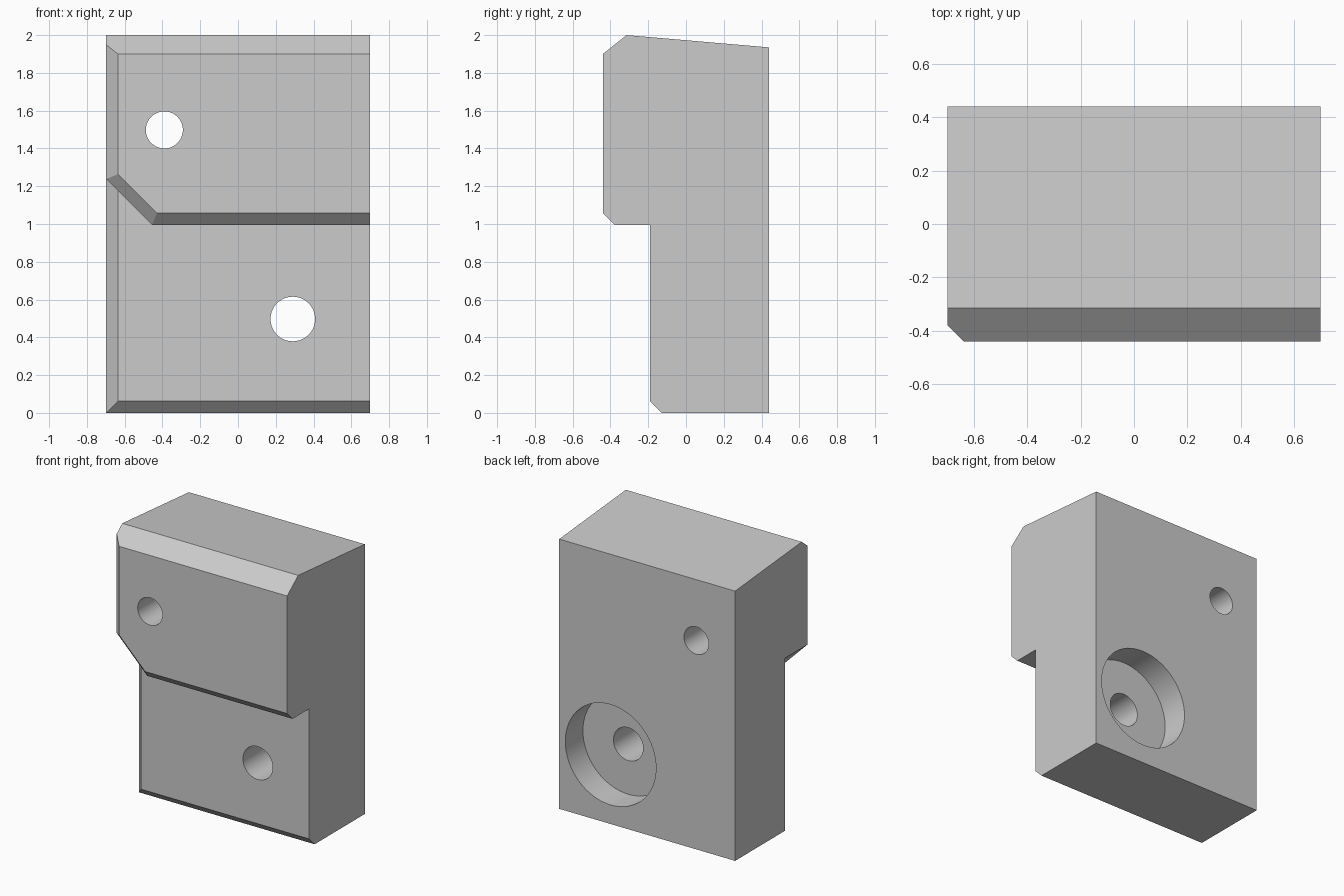
import bpy, bmesh, math
from mathutils import Vector, Matrix

if "Cube" in bpy.data.objects:
    bpy.data.objects.remove(bpy.data.objects["Cube"])

W, D, C = 0.698, 0.44, 0.062          # half width, half depth, chamfer
STEP_Y, STEP_Z = -0.19, 0.995         # recessed front face, underside of the step

steel = bpy.data.materials.new("grey_metal")
steel.use_nodes = True
steel.diffuse_color = (0.6, 0.6, 0.6, 1)
steel.node_tree.nodes["Principled BSDF"].inputs["Base Color"].default_value = (0.6, 0.6, 0.6, 1)


def add_object(name, bm):
    bmesh.ops.recalc_face_normals(bm, faces=bm.faces)
    mesh = bpy.data.meshes.new(name)
    bm.to_mesh(mesh)
    bm.free()
    mesh.materials.append(steel)
    obj = bpy.data.objects.new(name, mesh)
    bpy.context.collection.objects.link(obj)
    return obj


def cut_block(name, low, high, planes):
    """Box trimmed by planes, each given as (point, outward normal)."""
    low, high = Vector(low), Vector(high)
    bm = bmesh.new()
    bmesh.ops.create_cube(bm, size=1, matrix=Matrix.Translation((low + high) / 2)
                          @ Matrix.Diagonal((*(high - low), 1)))
    for point, normal in planes:
        geom = bm.verts[:] + bm.edges[:] + bm.faces[:]
        cut = bmesh.ops.bisect_plane(bm, geom=geom, plane_co=point, plane_no=normal,
                                     clear_outer=True)["geom_cut"]
        bmesh.ops.contextual_create(
            bm, geom=[e for e in cut if isinstance(e, bmesh.types.BMEdge)])
    return add_object(name, bm)


def drill(name, x, z, radius, y0, y1):
    bm = bmesh.new()
    turn = Matrix.Translation((x, (y0 + y1) / 2, z)) @ Matrix.Rotation(math.pi / 2, 4, 'X')
    bmesh.ops.create_cone(bm, cap_ends=True, segments=64, radius1=radius, radius2=radius,
                          depth=y1 - y0, matrix=turn)
    return add_object(name, bm)


def combine(target, tool, operation):
    mod = target.modifiers.new(operation.lower(), 'BOOLEAN')
    mod.operation, mod.solver, mod.object = operation, 'EXACT', tool
    bpy.context.view_layer.objects.active = target
    bpy.ops.object.modifier_apply(modifier=mod.name)
    bpy.data.objects.remove(tool)


# Back plate with chamfered left and bottom front edges
plate = cut_block("stepped_block", (-W, STEP_Y, 0), (W, D, 1.5), [
    ((-W, STEP_Y + C, 0), (-1, -1, 0)),
    ((0, STEP_Y + C, 0), (0, -1, -1)),
])

# Thick upper block: sloped top, front bevels, clipped lower corner
diagonal = Vector((-0.455, -D + C, STEP_Z))
upper = cut_block("upper_block", (-W, -D, STEP_Z), (W, D, 2), [
    ((0, -0.315, 2), (0, 0.065, 0.755)),
    ((0, -0.315, 2), (0, -0.1, 0.125)),
    ((-W, -D + C, 0), (-1, -1, 0)),
    ((0, -D + C, STEP_Z), (0, -1, -1)),
    (diagonal, (-1, 0, -1)),
    (diagonal, (-1, -math.sqrt(2), -1)),
])
combine(plate, upper, 'UNION')

# Merge coplanar faces left by the union
bm = bmesh.new()
bm.from_mesh(plate.data)
bmesh.ops.remove_doubles(bm, verts=bm.verts, dist=0.0001)
bmesh.ops.dissolve_limit(bm, angle_limit=0.01, verts=bm.verts, edges=bm.edges)
bm.to_mesh(plate.data)
bm.free()

# Through holes and the counterbore on the back
for hole in (("upper_hole", -0.39, 1.498, 0.098, -1, 1),
             ("lower_hole", 0.29, 0.497, 0.118, -1, 1),
             ("counterbore", 0.29, 0.497, 0.36, D - 0.2, 1)):
    combine(plate, drill(*hole), 'DIFFERENCE')

bpy.ops.object.select_all(action='DESELECT')
plate.select_set(True)
bpy.context.view_layer.objects.active = plate
bpy.ops.object.shade_smooth_by_angle(angle=math.radians(25))
